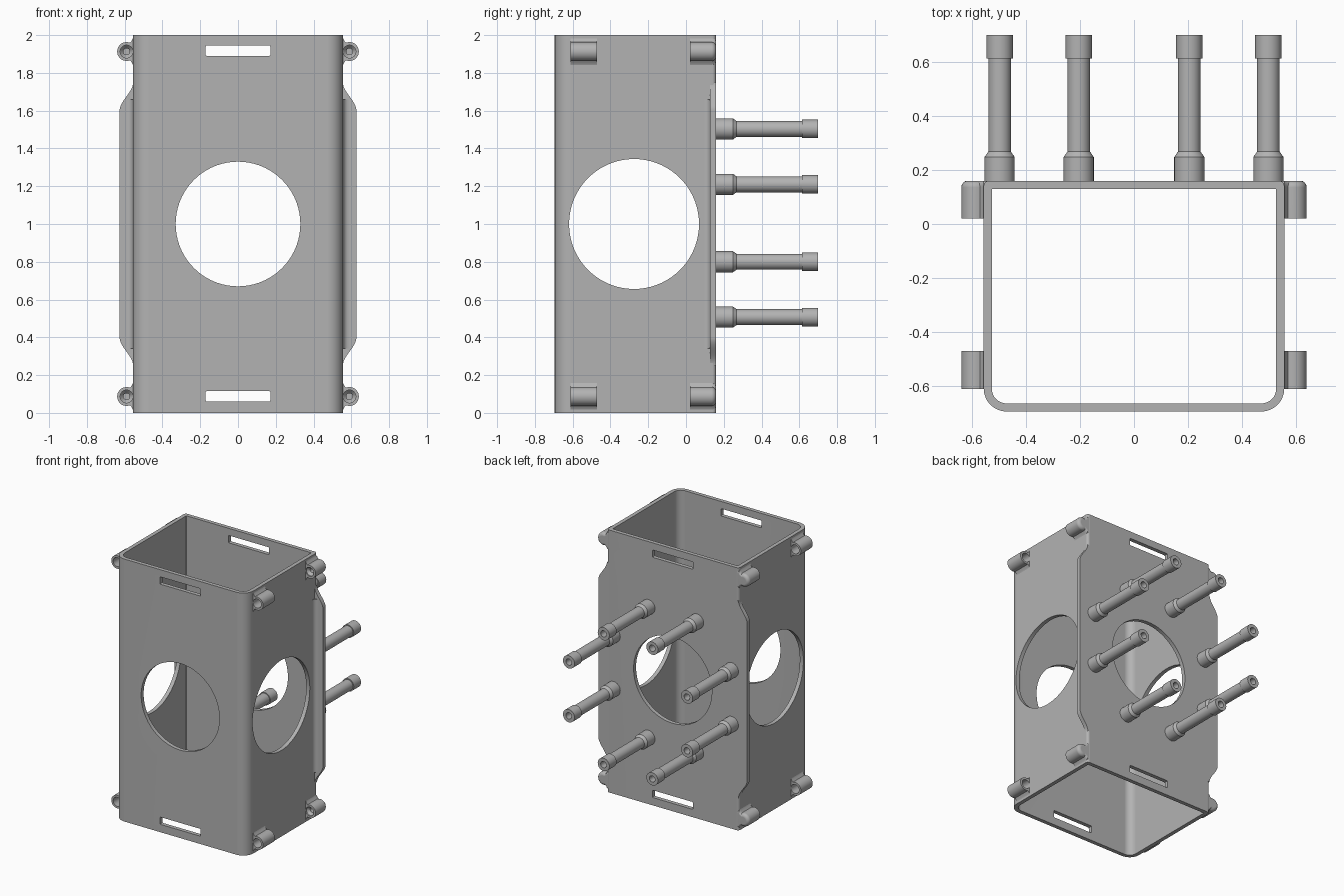
import bpy, bmesh, math
from mathutils import Matrix, Vector

if "Cube" in bpy.data.objects:
    bpy.data.objects.remove(bpy.data.objects["Cube"])

grey = bpy.data.materials.new("mid grey")
grey.use_nodes = True
grey.diffuse_color = (0.45, 0.45, 0.45, 1)
grey.node_tree.nodes["Principled BSDF"].inputs["Base Color"].default_value = (0.45, 0.45, 0.45, 1)

HALF_W, FRONT, BACK, HEIGHT = 0.557, -0.695, 0.16, 2.0
WALL = 0.03


def make(name, bm):
    """Turn a bmesh into an object with the shared material."""
    bmesh.ops.recalc_face_normals(bm, faces=bm.faces)
    mesh = bpy.data.meshes.new(name)
    bm.to_mesh(mesh)
    bm.free()
    mesh.materials.append(grey)
    ob = bpy.data.objects.new(name, mesh)
    bpy.context.collection.objects.link(ob)
    return ob


def select(ob):
    bpy.ops.object.select_all(action='DESELECT')
    ob.select_set(True)
    bpy.context.view_layer.objects.active = ob


def finish(ob):
    select(ob)
    bpy.ops.object.shade_smooth_by_angle(angle=math.radians(32))
    mod = ob.modifiers.new("flat walls", 'WEIGHTED_NORMAL')
    mod.keep_sharp = True


def cut(ob, cutter):
    """Subtract the cutter and throw it away."""
    cutter.hide_render = True
    mod = ob.modifiers.new("cut", 'BOOLEAN')
    mod.object, mod.operation, mod.solver = cutter, 'DIFFERENCE', 'EXACT'
    select(ob)
    bpy.ops.object.modifier_apply(modifier=mod.name)
    bpy.data.objects.remove(cutter)


def loft(name, rings, closed=False):
    """Skin a row of equal-length point rings, capped or closed on itself."""
    bm = bmesh.new()
    rows = [[bm.verts.new(p) for p in ring] for ring in rings]
    pairs = list(zip(rows, rows[1:])) + ([(rows[-1], rows[0])] if closed else [])
    for a, b in pairs:
        for i in range(len(a)):
            j = (i + 1) % len(a)
            bm.faces.new((a[i], a[j], b[j], b[i]))
    if not closed:
        bm.faces.new(rows[0])
        bm.faces.new(rows[-1])
    return make(name, bm)


def lathe(name, profile, x, z, sides=32):
    """Turn (radius, y) pairs around a line parallel to y."""
    turn = [2 * math.pi * i / sides for i in range(sides)]
    return loft(name, [[(x + r * math.cos(t), y, z + r * math.sin(t)) for t in turn]
                       for r, y in profile])


def extrude_y(name, outline, y0, y1):
    return loft(name, [[(x, y, z) for x, z in outline] for y in (y0, y1)])


def rounded_section(inset, r_back, r_front, steps=8):
    """Tube cross-section with separate front and back corner radii."""
    w, f, b = HALF_W - inset, FRONT + inset, BACK - inset
    pts = []
    for sx, cy, sy, r, start in ((1, b, 1, r_back, 0), (-1, b, 1, r_back, 90),
                                 (-1, f, -1, r_front, 180), (1, f, -1, r_front, 270)):
        for i in range(steps + 1):
            t = math.radians(start + 90 * i / steps)
            pts.append((sx * (w - r) + r * math.cos(t), cy - sy * r + r * math.sin(t)))
    return pts


# Open rectangular tube
outer = rounded_section(0, 0.02, 0.085)
inner = rounded_section(WALL, 0.003, 0.055)
tube = loft("tube_body", [[(x, y, z) for x, y in sec] for sec, z in
                          ((outer, 0), (outer, HEIGHT), (inner, HEIGHT), (inner, 0))], closed=True)

# Round windows through front, back and both sides
cut(tube, lathe("window_cutter", [(0.33, -1), (0.33, 1)], 0, 1, 72))
side = lathe("side_window_cutter", [(0.344, -1), (0.344, 1)], 0, 0, 72)
side.data.transform(Matrix.Translation((0, -0.275, 1)) @ Matrix.Rotation(math.pi / 2, 4, 'Z'))
cut(tube, side)

# Strap slots near the top and bottom
for z in (0.0875, HEIGHT - 0.0825):
    corner = 0.008
    outline = []
    for sx, sz, start in ((1, 1, 0), (-1, 1, 90), (-1, -1, 180), (1, -1, 270)):
        for a in (0, 45, 90):
            t = math.radians(start + a)
            outline.append((sx * (0.172 - corner) + corner * math.cos(t),
                            z + sz * (0.028 - corner) + corner * math.sin(t)))
    cut(tube, extrude_y("slot_cutter", outline, -1, 1))
finish(tube)

# Side flanges continuing the back wall, with a fillet into the side wall
steps = 12
ramp = []
for i in range(steps + 1):
    t = i / steps
    ramp.append((HALF_W - 0.002 + 0.072 * t * t * (3 - 2 * t), 0.25 + 0.15 * t))
half = ramp + [(x, HEIGHT - z) for x, z in reversed(ramp)]
root = HALF_W - 0.02
for s, label in ((1, "left"), (-1, "right")):
    outline = [(s * root, 0.25)] + [(s * x, z) for x, z in half] + [(s * root, 1.75)]
    finish(extrude_y(label + "_flange", outline, 0.128, BACK))
    r = 0.03
    arc = [(HALF_W + r - r * math.cos(a), 0.128 - r + r * math.sin(a))
           for a in [math.pi / 2 * i / 6 for i in range(7)]]
    section = [(HALF_W - 0.01, 0.128 - r)] + arc + [(HALF_W + r, 0.14), (HALF_W - 0.01, 0.14)]
    finish(loft(label + "_flange_fillet",
                [[(s * x, y, z) for x, y in section] for z in (0.34, 1.66)]))


# Screw ears at the corners, flared where they meet the wall
def ear_outline(s, zc, shrink=0.0):
    cx, r = 0.59, 0.05 - shrink
    top = [(HALF_W - 0.012, 0.072 - shrink), (HALF_W, 0.07 - shrink),
           (HALF_W + 0.004, 0.06 - shrink)]
    arc = [(cx + r * math.cos(t), r * math.sin(t))
           for t in [math.radians(112 - 14 * i) for i in range(17)]]
    pts = top + arc + [(x, -z) for x, z in reversed(top)]
    return [(s * x, zc + z) for x, z in pts]


for s, side_name in ((1, "left"), (-1, "right")):
    for zc, level in ((0.087, "lower"), (HEIGHT - 0.087, "upper")):
        # Front ear, drilled right through
        ear = extrude_y(f"{level}_{side_name}_front_ear", ear_outline(s, zc), -0.612, -0.47)
        cut(ear, lathe("ear_cutter", [(0.034, -0.7), (0.034, -0.4)], s * 0.59, zc, 24))
        finish(ear)
        # Back ear, rounded behind and drilled from the front only
        rings = [(0.0, 0.02)]
        for i in range(7):
            a = math.pi / 2 * i / 6
            rings.append((0.024 * (1 - math.cos(a)), BACK - 0.024 + 0.024 * math.sin(a)))
        ear = loft(f"{level}_{side_name}_back_ear",
                   [[(x, y, z) for x, z in ear_outline(s, zc, k)] for k, y in rings])
        cut(ear, lathe("ear_cutter", [(0.034, 0.0), (0.034, 0.03), (0.017, 0.05), (0.017, 0.12)],
                       s * 0.59, zc, 24))
        finish(ear)

# Eight standoff posts in an octagon on the back, with a blind hole in each tip
post = [(0.056, BACK - 0.01), (0.056, 0.248), (0.042, 0.268), (0.042, 0.613),
        (0.049, 0.613), (0.049, 0.70), (0.024, 0.70), (0.024, 0.58)]
for a, b in ((0.498, 0.205), (0.205, 0.498)):
    for sx in (1, -1):
        for sz in (1, -1):
            name = f"standoff_{'left' if sx > 0 else 'right'}_{'upper' if sz > 0 else 'lower'}"
            finish(lathe(name + ("_outer" if a > b else "_inner"), post, sx * a, 1.005 + sz * b))
